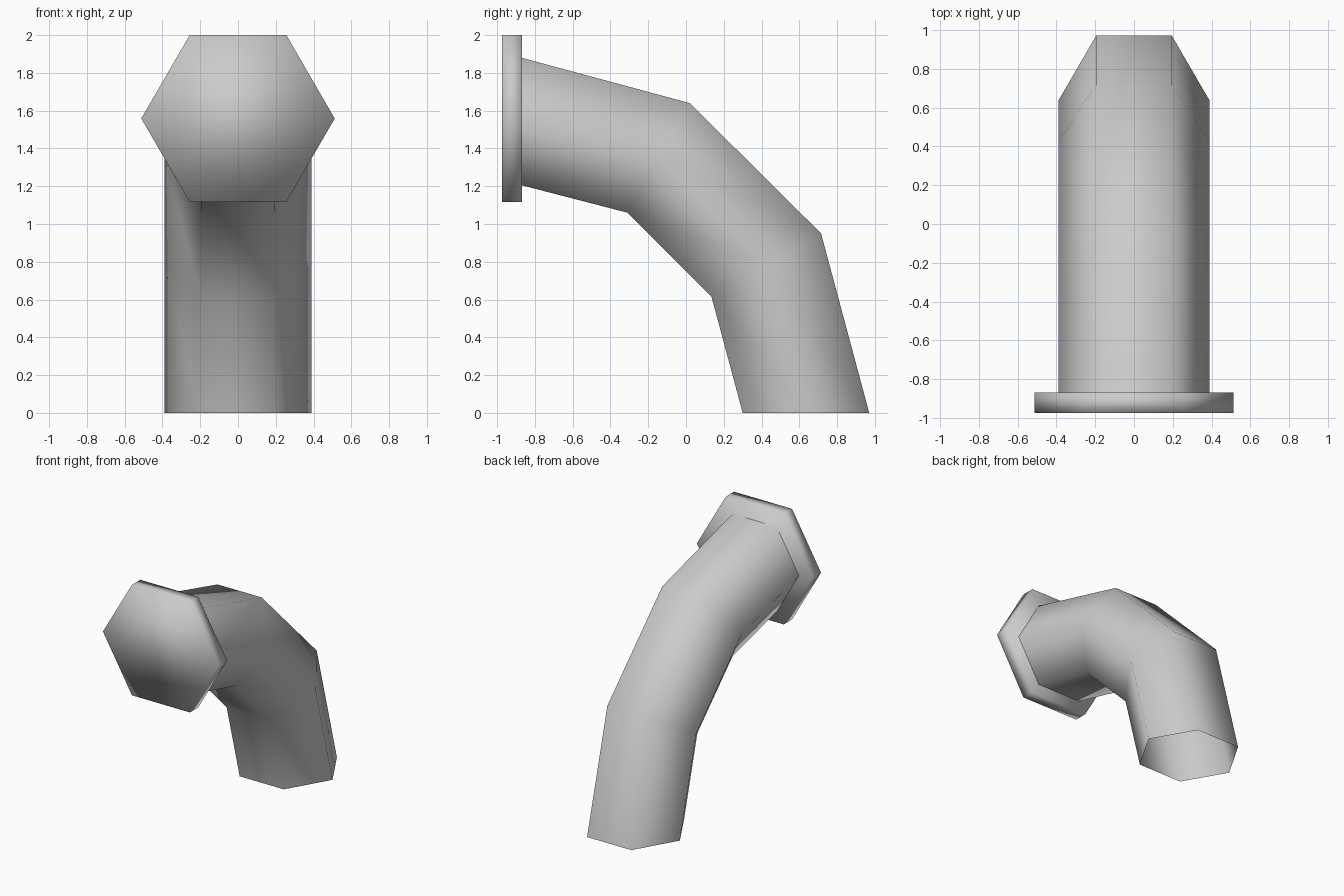
import bpy, bmesh, math

if "Cube" in bpy.data.objects:
    bpy.data.objects.remove(bpy.data.objects["Cube"], do_unlink=True)

grey = bpy.data.materials.new("plain grey")
grey.use_nodes = True
colour = (0.6, 0.6, 0.6, 1)
grey.diffuse_color = colour
grey.node_tree.nodes["Principled BSDF"].inputs["Base Color"].default_value = colour


def hex_tube(name, radius, sections, capped):
    """Loft hexagons between (top, bottom) pairs of (y, z) points."""
    bm = bmesh.new()
    rings = []
    for top, bottom in sections:
        ring = []
        for i in range(6):
            a = math.radians(60 * i)
            t = 0.5 + math.sin(a) / math.sqrt(3)  # 0 at bottom flat, 1 at top flat
            y, z = (b + (u - b) * t for u, b in zip(top, bottom))
            ring.append(bm.verts.new((radius * math.cos(a), y, z)))
        rings.append(ring)
    for r, s in zip(rings, rings[1:]):
        for i in range(6):
            j = (i + 1) % 6
            bm.faces.new((r[i], r[j], s[j], s[i]))
    if capped:
        bm.faces.new(rings[0])
        bm.faces.new(rings[-1])
    bmesh.ops.recalc_face_normals(bm, faces=bm.faces)
    for f in bm.faces:
        f.smooth = True
    mesh = bpy.data.meshes.new(name)
    bm.to_mesh(mesh)
    bm.free()
    mesh.materials.append(grey)
    obj = bpy.data.objects.new(name, mesh)
    bpy.context.collection.objects.link(obj)
    return obj


# Bent pipe, open at the foot, with mitred joints
hex_tube("bent_pipe", 0.39, [
    ((-0.87, 1.88), (-0.87, 1.205)),
    ((0.02, 1.64), (-0.31, 1.06)),
    ((0.715, 0.95), (0.135, 0.615)),
    ((0.97, 0), (0.30, 0)),
], capped=False)

# Closed end flange
hex_tube("end_flange", 0.512, [
    ((-0.973, 2.0), (-0.973, 1.117)),
    ((-0.868, 2.0), (-0.868, 1.117)),
], capped=True)
